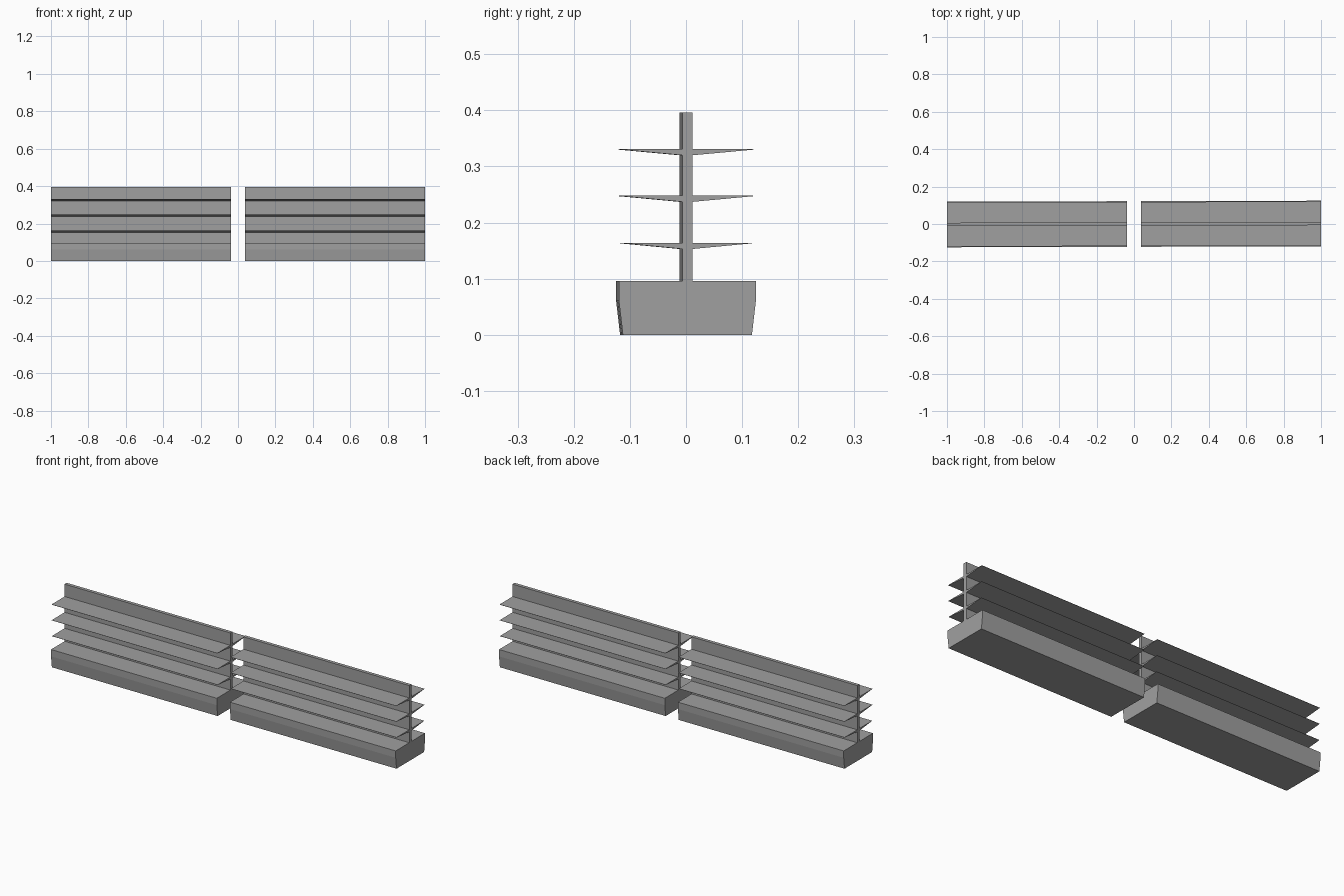
import bpy, bmesh
from mathutils import Matrix

cube = bpy.data.objects.get("Cube")
if cube:
    bpy.data.objects.remove(cube)

TURN = Matrix.Rotation(0.0025, 4, "Z")
LENGTH = 0.962

# Single painted-metal colour
GREY = (0.35, 0.35, 0.35, 1)
metal = bpy.data.materials.new("grey metal")
metal.use_nodes = True
metal.diffuse_color = GREY
metal.node_tree.nodes["Principled BSDF"].inputs["Base Color"].default_value = GREY


def extrude_profile(name, profile, x_mid):
    """Extrude a closed (y, z) outline along x."""
    bm = bmesh.new()
    x0 = x_mid - LENGTH / 2
    face = bm.faces.new([bm.verts.new((x0, y, z)) for y, z in profile])
    new = bmesh.ops.extrude_face_region(bm, geom=[face])["geom"]
    verts = [v for v in new if isinstance(v, bmesh.types.BMVert)]
    bmesh.ops.translate(bm, verts=verts, vec=(LENGTH, 0, 0))
    bmesh.ops.recalc_face_normals(bm, faces=bm.faces)
    bm.transform(TURN)
    mesh = bpy.data.meshes.new(name)
    bm.to_mesh(mesh)
    bm.free()
    mesh.materials.append(metal)
    bpy.context.collection.objects.link(bpy.data.objects.new(name, mesh))


def mirrored(half):
    """Complete a right-hand half outline across y = 0."""
    return half + [(-y, z) for y, z in reversed(half)]


WALL = 0.009
base = mirrored([(0.115, 0), (0.122, 0.06), (0.122, 0.096)])
panel = mirrored([(WALL, 0.096), (WALL, 0.396)])
shelves = {"lower": (0.164, 0.115), "middle": (0.248, 0.117), "upper": (0.331, 0.118)}

# Two identical shelving units, end to end
for side, x in (("right", -0.519), ("left", 0.519)):
    extrude_profile(side + "_base", base, x)
    extrude_profile(side + "_back_panel", panel, x)
    # Tapered shelves on both faces of the panel
    for level, (z, reach) in shelves.items():
        for face, s in (("front", -1), ("back", 1)):
            wedge = [(s * WALL, z - 0.011), (s * reach, z - 0.001),
                     (s * reach, z), (s * WALL, z)]
            extrude_profile(f"{side}_{level}_{face}_shelf", wedge, x)
